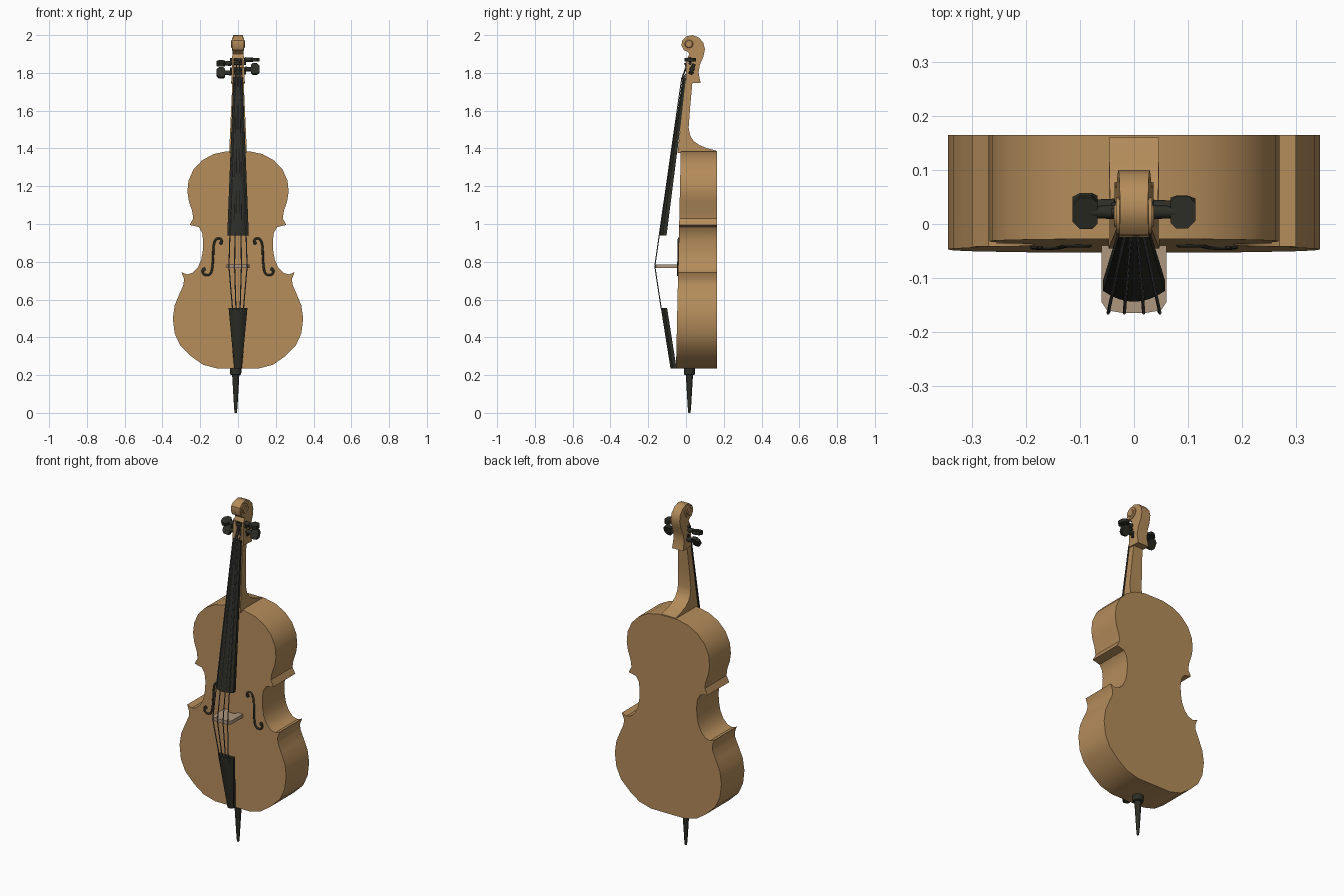
import bpy, bmesh, math
from mathutils import Vector

if "Cube" in bpy.data.objects:
    bpy.data.objects.remove(bpy.data.objects["Cube"])


def material(name, rgb):
    m = bpy.data.materials.new(name)
    m.diffuse_color = (*rgb, 1)
    m.use_nodes = True
    m.node_tree.nodes["Principled BSDF"].inputs["Base Color"].default_value = m.diffuse_color
    return m


WOOD = material("warm_wood", (0.46, 0.265, 0.105))
EBONY = material("dark_ebony", (0.026, 0.027, 0.019))
MAPLE = material("pale_maple", (0.42, 0.31, 0.21))
STEEL = material("grey_string", (0.11, 0.11, 0.12))


def loft(name, rings, mat, smooth=True):
    """Skin a list of equal rings and cap both ends."""
    bm = bmesh.new()
    vs = [[bm.verts.new(p) for p in r] for r in rings]
    n = len(vs[0])
    for a, b in zip(vs, vs[1:]):
        for i in range(n):
            bm.faces.new((a[i], a[(i + 1) % n], b[(i + 1) % n], b[i]))
    bm.faces.new(vs[0][::-1])
    bm.faces.new(vs[-1])
    bmesh.ops.recalc_face_normals(bm, faces=bm.faces)
    me = bpy.data.meshes.new(name)
    bm.to_mesh(me)
    bm.free()
    ob = bpy.data.objects.new(name, me)
    bpy.context.collection.objects.link(ob)
    me.materials.append(mat)
    if smooth:
        bpy.ops.object.select_all(action='DESELECT')
        ob.select_set(True)
        bpy.context.view_layer.objects.active = ob
        bpy.ops.object.shade_smooth_by_angle(angle=math.radians(35))
    return ob


def slab(name, yz, half_width, mat):
    """Side profile (y, z) extruded across x; half width depends on (y, z)."""
    return loft(name, [[(s * half_width(y, z), y, z) for y, z in yz] for s in (-1, 1)], mat)


def lathe(name, origin, axis, profile, mat, n=16):
    """Round part: profile of (distance, radius) along the x or z axis."""
    rings = []
    for d, r in profile:
        ring = []
        for i in range(n):
            a = 2 * math.pi * i / n
            c, s = r * math.cos(a), r * math.sin(a)
            ring.append(Vector(origin) + Vector((d, c, s) if axis == 'x' else (c, s, d)))
        rings.append(ring)
    return loft(name, rings, mat)


def tube(name, pts, radius, mat, kind='POLY'):
    cu = bpy.data.curves.new(name, 'CURVE')
    cu.dimensions = '3D'
    cu.bevel_depth = radius
    cu.bevel_resolution = 1
    cu.resolution_u = 5
    cu.use_fill_caps = True
    sp = cu.splines.new(kind)
    sp.points.add(len(pts) - 1)
    for p, co in zip(sp.points, pts):
        p.co = (*co, 1)
    if kind == 'NURBS':
        sp.order_u = 3
        sp.use_endpoint_u = True
    cu.materials.append(mat)
    ob = bpy.data.objects.new(name, cu)
    bpy.context.collection.objects.link(ob)
    return ob


# Body: half outline mirrored, front plane leans slightly
def front_y(z):
    return -0.053 + (z - 0.235) * 0.022


half = [(0.11, 0.235), (0.185, 0.255), (0.245, 0.297), (0.305, 0.355), (0.335, 0.42),
        (0.345, 0.50), (0.335, 0.57), (0.31, 0.63), (0.288, 0.68), (0.286, 0.71),
        (0.30, 0.745), (0.27, 0.733), (0.24, 0.742), (0.213, 0.77), (0.195, 0.81),
        (0.186, 0.86), (0.184, 0.91), (0.19, 0.955), (0.208, 0.984), (0.255, 0.995),
        (0.237, 1.03), (0.243, 1.07), (0.26, 1.12), (0.268, 1.17), (0.262, 1.23),
        (0.235, 1.29), (0.19, 1.337), (0.13, 1.37), (0.06, 1.385)]
outline = half + [(-x, z) for x, z in reversed(half)]
loft("body", [[(x, front_y(z), z) for x, z in outline],
              [(x, 0.165, z) for x, z in outline]], WOOD)

# F holes: thin dark scrolls half sunk in the front
f_pts = [(0.085, 0.895), (0.083, 0.92), (0.115, 0.926), (0.13, 0.89), (0.131, 0.83),
         (0.135, 0.765), (0.146, 0.73), (0.18, 0.728), (0.192, 0.758), (0.176, 0.768)]
for s, side in ((1, "right"), (-1, "left")):
    tube(f"f_hole_{side}", [(s * x, front_y(z), z) for x, z in f_pts], 0.006, EBONY, 'NURBS')
    for k, (x, z) in enumerate(((0.09, 0.9), (0.18, 0.76))):
        ring = [(s * x + 0.011 * math.cos(a * math.pi / 5), z + 0.011 * math.sin(a * math.pi / 5))
                for a in range(10)]
        loft(f"f_hole_dot_{side}_{k}", [[(u, front_y(v) + d, v) for u, v in ring]
                                        for d in (-0.004, 0.004)], EBONY)

# Neck with curved heel
slab("neck", [(-0.045, 1.375), (0.163, 1.375), (0.16, 1.388), (0.11, 1.402), (0.07, 1.418),
              (0.04, 1.44), (0.022, 1.468), (0.014, 1.51), (0.022, 1.62), (0.034, 1.75),
              (-0.002, 1.76)],
     lambda y, z: 0.047 - (z - 1.375) * 0.045, WOOD)

# Pegbox and scroll head
head = slab("pegbox_and_scroll",
            [(0.0, 1.75), (0.078, 1.745), (0.066, 1.80), (0.074, 1.845), (0.092, 1.885),
             (0.10, 1.925), (0.092, 1.96), (0.068, 1.987), (0.035, 2.0), (0.002, 1.993),
             (-0.02, 1.972), (-0.024, 1.945), (-0.012, 1.92), (0.008, 1.912), (0.018, 1.90),
             (0.008, 1.88), (0.0, 1.85)],
            lambda y, z: 0.036 - max(0, z - 1.75) * 0.04, WOOD)
cutter = slab("pegbox_cutter", [(-0.05, 1.78), (0.045, 1.78), (0.045, 1.875), (-0.05, 1.875)],
              lambda y, z: 0.021, WOOD)
cutter.hide_render = True
cutter.hide_viewport = False
cutter.display_type = 'WIRE'
mod = head.modifiers.new("hollow", 'BOOLEAN')
mod.operation = 'DIFFERENCE'
mod.object = cutter
mod.solver = 'EXACT'
bpy.context.view_layer.objects.active = head
bpy.ops.object.modifier_apply(modifier="hollow")
bpy.data.objects.remove(cutter)
lathe("scroll_eye", (0, 0.015, 1.953), 'x',
      [(-0.037, 0.018), (-0.033, 0.022), (-0.033, 0.034), (0.033, 0.034), (0.033, 0.022), (0.037, 0.018)],
      WOOD, 20)

# Tuning pegs: round shaft, collar and flat chamfered grip
pegs = [(-1, 1.85, 0.022, 15), (-1, 1.80, 0.034, 60), (1, 1.87, 0.022, 0), (1, 1.82, 0.032, 68)]
grip = [(0.068, -0.02), (0.078, -0.03), (0.1, -0.03), (0.114, -0.016),
        (0.114, 0.016), (0.1, 0.03), (0.078, 0.03), (0.068, 0.02)]
for k, (s, z, y, ang) in enumerate(pegs):
    lathe(f"peg_shaft_{k}", (0, y, z), 'x',
          [(-s * 0.042, 0.008), (s * 0.035, 0.009), (s * 0.036, 0.013), (s * 0.08, 0.011)], EBONY, 12)
    c, t = math.cos(math.radians(ang)), math.sin(math.radians(ang))
    loft(f"peg_grip_{k}", [[(s * u, y + v * c - h * t, z + v * t + h * c) for u, v in grip]
                           for h in (-0.01, 0.01)], EBONY)


# Fingerboard and tailpiece share an arched cross-section
def arched(z, w, back, edge, crown):
    arc = [(w * t / 4, crown + (edge - crown) * (t / 4) ** 2, z) for t in range(-4, 5)]
    return [(-w, back, z)] + arc + [(w, back, z)]


loft("fingerboard", [arched(0.94, 0.057, -0.103, -0.124, -0.144),
                     arched(1.765, 0.025, 0.002, -0.012, -0.019)], EBONY)
loft("nut", [arched(1.764, 0.026, 0.01, -0.015, -0.022),
             arched(1.776, 0.026, 0.01, -0.015, -0.022)], EBONY)
loft("tailpiece", [arched(0.235, 0.02, -0.05, -0.07, -0.082),
                   arched(0.555, 0.05, -0.1, -0.115, -0.133)], EBONY)

# Bridge with two feet
bridge = [(-0.06, -0.04), (-0.06, -0.145), (-0.05, -0.16), (-0.02, -0.165), (0.02, -0.165),
          (0.05, -0.16), (0.06, -0.145), (0.06, -0.04), (0.03, -0.04), (0.022, -0.062),
          (-0.022, -0.062), (-0.03, -0.04)]
loft("bridge", [[(x, y, z) for x, y in bridge] for z in (0.766, 0.786)], MAPLE)

# Strings: tailpiece, bridge, nut, then down to a peg
for k, (x, peg) in enumerate(((-0.048, 1), (-0.018, 0), (0.018, 2), (0.048, 3))):
    s, z, y, _ = pegs[peg]
    tube(f"string_{k}", [(x * 0.6, -0.125, 0.53), (x * 0.62, -0.132, 0.558), (x, -0.165, 0.776),
                         (x * 0.36, -0.023, 1.77), (s * 0.008, y - 0.008, z)], 0.003, STEEL)

# End pin with collar
lathe("end_pin", (-0.012, 0.018, 0), 'z',
      [(0, 0.006), (0.03, 0.009), (0.2, 0.019), (0.203, 0.029), (0.24, 0.03)], EBONY)
